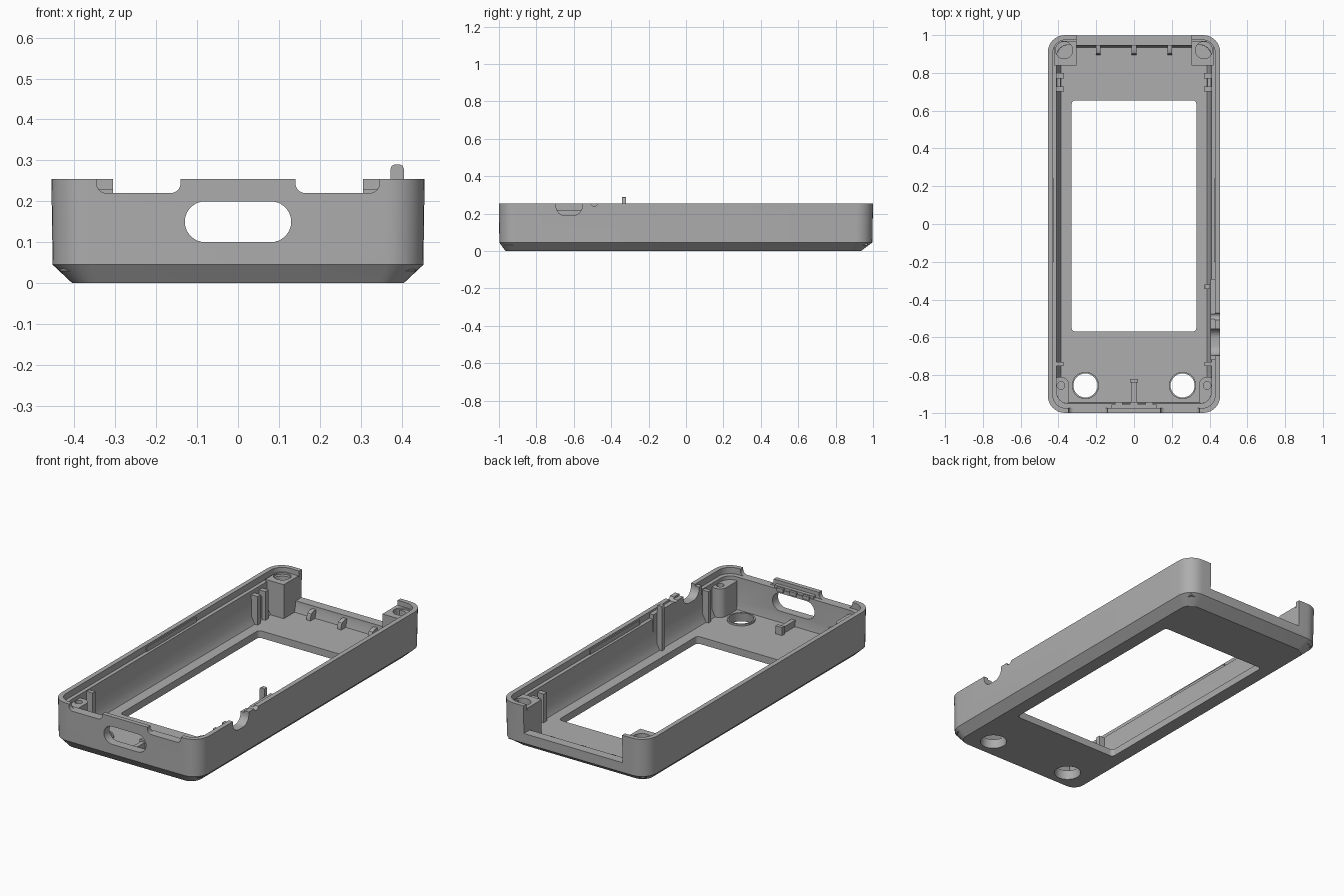
import bpy, bmesh, math
from mathutils import Vector

if "Cube" in bpy.data.objects:
    bpy.data.objects.remove(bpy.data.objects["Cube"], do_unlink=True)

grey = bpy.data.materials.new("plain grey")
grey.use_nodes = True
COLOUR = (0.42, 0.42, 0.42, 1)
grey.diffuse_color = COLOUR
grey.node_tree.nodes["Principled BSDF"].inputs["Base Color"].default_value = COLOUR


def rounded(cx, cy, hx, hy, r, steps=8):
    """Outline of a rounded rectangle, counter-clockwise."""
    points = []
    for i, (sx, sy) in enumerate(((1, 1), (-1, 1), (-1, -1), (1, -1))):
        for k in range(steps + 1):
            a = math.pi / 2 * (i + k / steps)
            points.append((cx + sx * (hx - r) + r * math.cos(a),
                           cy + sy * (hy - r) + r * math.sin(a)))
    return points


def finish(name, bm):
    bmesh.ops.remove_doubles(bm, verts=bm.verts, dist=1e-5)
    bmesh.ops.recalc_face_normals(bm, faces=bm.faces)
    mesh = bpy.data.meshes.new(name)
    bm.to_mesh(mesh)
    bm.free()
    mesh.materials.append(grey)
    obj = bpy.data.objects.new(name, mesh)
    bpy.context.collection.objects.link(obj)
    return obj


def loft(name, rings, to_point=lambda a, b, c: (a, b, c)):
    """Solid through a stack of (outline, level) rings."""
    bm = bmesh.new()
    loops = [[bm.verts.new(to_point(a, b, level)) for a, b in line] for line, level in rings]
    n = len(loops[0])
    for low, high in zip(loops, loops[1:]):
        for i in range(n):
            j = (i + 1) % n
            bm.faces.new((low[i], low[j], high[j], high[i]))
    bm.faces.new(loops[0])
    bm.faces.new(loops[-1])
    return finish(name, bm)


def tray(name, layers):
    """Layers are half width, front y, back y, corner radius, z."""
    return loft(name, [(rounded(0, (f + b) / 2, hx, (b - f) / 2, r), z)
                       for hx, f, b, r, z in layers])


def box(name, x, y, z):
    bm = bmesh.new()
    bmesh.ops.create_cube(bm, size=1)
    for v in bm.verts:
        v.co = Vector([(lo + hi) / 2 + c * (hi - lo) for c, (lo, hi) in zip(v.co, (x, y, z))])
    return finish(name, bm)


def cylinder(name, x, y, r, z0, z1, r_top=None):
    top = r if r_top is None else r_top
    return loft(name, [(rounded(x, y, q, q, q), z) for q, z in ((r, z0), (top, z1))])


def cut(target, cutter):
    mod = target.modifiers.new("cut", "BOOLEAN")
    mod.operation = "DIFFERENCE"
    mod.solver = "EXACT"
    mod.object = cutter
    bpy.context.view_layer.objects.active = target
    bpy.ops.object.modifier_apply(modifier=mod.name)
    bpy.data.objects.remove(cutter, do_unlink=True)


def both(name):
    return ((1, "left_" + name), (-1, "right_" + name))


def span(s, a, b):
    return tuple(sorted((s * a, s * b)))


FLOOR = 0.04
RIM = 0.255
front_plane = lambda a, b, c: (a, c, b)
side_plane = lambda a, b, c: (c, a, b)

# Shell with chamfered base, hollow inside and stepped rim
shell = tray("shell", [(0.405, -0.965, 0.935, 0.06, 0), (0.453, -0.998, 0.996, 0.09, 0.045),
                       (0.456, -1, 1, 0.09, RIM)])
cut(shell, tray("hollow", [(0.387, -0.945, 0.935, 0.05, FLOOR), (0.408, -0.95, 0.945, 0.06, 0.08),
                           (0.410, -0.95, 0.95, 0.06, 0.3)]))
cut(shell, tray("rim_step", [(0.430, -0.975, 0.975, 0.07, 0.22), (0.430, -0.975, 0.975, 0.07, 0.3)]))

# Screen window and button holes
cut(shell, tray("window", [(0.33, -0.57, 0.655, 0.02, -0.1), (0.33, -0.57, 0.655, 0.02, 0.2)]))
for s, name in both("button_collar"):
    collar = cylinder(name, s * 0.257, -0.855, 0.072, 0.03, 0.05)
    for part in (shell, collar):
        cut(part, cylinder("hole", s * 0.257, -0.855, 0.07, -0.005, 0.1, 0.058))

# Back opening, port slot and front notches
cut(shell, box("back_gap", (-0.305, 0.305), (0.9, 1.1), (0.1, 0.4)))
slot = rounded(0, 0.15, 0.13, 0.05, 0.05)
cut(shell, loft("port", [(slot, -1.1), (slot, -0.9)], front_plane))
for s in (-1, 1):
    notch = rounded(s * 0.243, 0.31, 0.103, 0.09, 0.025)
    cut(shell, loft("notch", [(notch, -1.1), (notch, -0.9)], front_plane))

# Thicker wall on the switch side, with rounded dips
switch_wall = box("switch_wall", (0.405, 0.436), (-0.72, -0.29), (0.15, 0.245))
dips = [rounded(-0.625, 0.31, 0.07, 0.12, 0.05), rounded(-0.49, 0.26, 0.02, 0.02, 0.02)]
for dip in dips:
    for part in (shell, switch_wall):
        cut(part, loft("dip", [(dip, 0.35), (dip, 0.5)], side_plane))

for s, name in both("rim_ridge"):
    box(name, span(s, 0.424, 0.433), (-0.2, 0.24), (0.21, 0.245))

# Back corner screw blocks
for s, name in both("back_screw_block"):
    block = box(name, span(s, 0.305, 0.42), (0.84, 0.97), (0.03, 0.23))
    cut(block, cylinder("bore", s * 0.37, 0.92, 0.045, 0.19, 0.3))

# Front corner pegs
for s, name in both("front_screw_post"):
    post = loft(name, [(rounded(s * 0.39, -0.89, 0.045, 0.08, 0.04), z) for z in (0.03, 0.2)])
    cut(post, cylinder("bore", s * 0.387, -0.855, 0.02, 0.12, 0.3))

# Paired side clips near the back and single ribs near the front
for s, name in both("side_clip"):
    for i, y in enumerate((0.715, 0.785)):
        box(f"{name}_{i + 1}", span(s, 0.37, 0.415), (y - 0.014, y + 0.014), (0.03, 0.2))
    box(name + "_web", span(s, 0.39, 0.415), (0.715, 0.785), (0.03, 0.17))
for s, name in both("front_rib"):
    box(name, span(s, 0.372, 0.415), (-0.753, -0.73), (0.03, 0.215))

# Tall locating tab with a bevelled tip
tab = rounded(0.389, 0.16, 0.016, 0.13, 0.01, 2)
loft("locating_tab", [(tab, -0.343), (tab, -0.32)], front_plane)

# Small hooks along the back sill
for i in (-1, 0, 1):
    hook = [(0.895, 0.035), (0.945, 0.035), (0.945, 0.085), (0.92, 0.085), (0.902, 0.077), (0.895, 0.06)]
    loft(f"back_hook_{i + 2}", [(hook, i * 0.19 - 0.012), (hook, i * 0.19 + 0.012)], side_plane)

# Centre rib and clip teeth behind the port
box("centre_rib", (-0.012, 0.012), (-0.955, -0.825), (0.03, 0.075))
box("centre_rib_end", (-0.02, 0.02), (-0.84, -0.82), (0.03, 0.085))
box("clip_bar", (-0.12, 0.12), (-0.976, -0.955), (0.205, 0.235))
for i in (-1, 0, 1):
    box(f"clip_tooth_{i + 2}", (i * 0.08 - 0.02, i * 0.08 + 0.02), (-0.96, -0.942), (0.21, 0.23))

# Smooth the rounded corners and keep the edges crisp
bpy.ops.object.select_all(action="DESELECT")
for obj in bpy.context.collection.objects:
    if obj.type == "MESH" and grey.name in obj.data.materials:
        obj.select_set(True)
        bpy.context.view_layer.objects.active = obj
bpy.ops.object.shade_smooth_by_angle(angle=math.radians(30))
